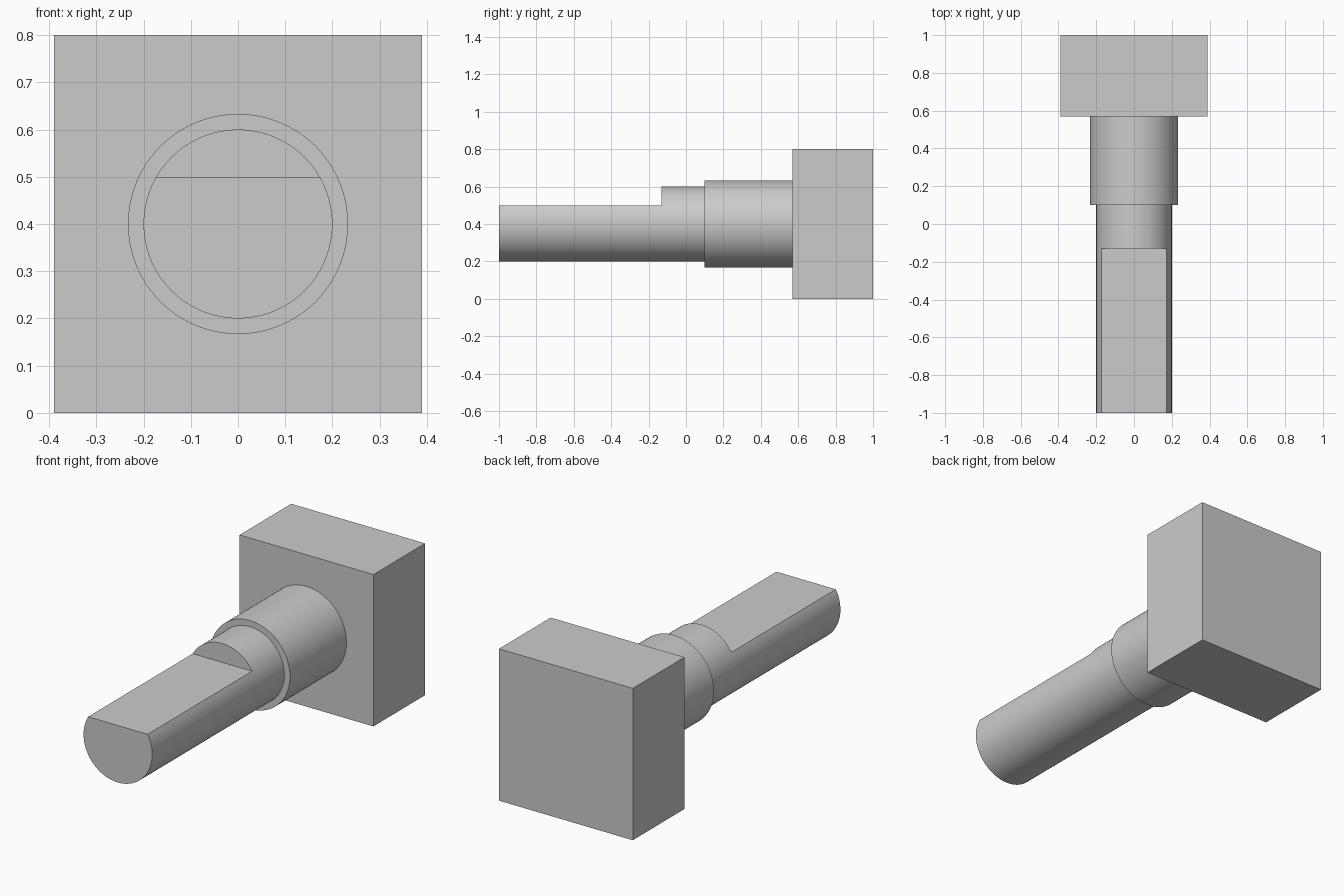
import bpy
import math

if "Cube" in bpy.data.objects:
    bpy.data.objects.remove(bpy.data.objects["Cube"])

AXIS_Z = 0.4    # height of the shaft centre line


def box(name, x0, x1, y0, y1, z0, z1):
    bpy.ops.mesh.primitive_cube_add(
        size=1, location=((x0 + x1) / 2, (y0 + y1) / 2, (z0 + z1) / 2))
    ob = bpy.context.object
    ob.name = name
    ob.scale = (x1 - x0, y1 - y0, z1 - z0)
    bpy.ops.object.transform_apply(location=False, rotation=False, scale=True)
    return ob


def rod(name, radius, y0, y1):
    bpy.ops.mesh.primitive_cylinder_add(
        vertices=96, radius=radius, depth=y1 - y0,
        location=(0, (y0 + y1) / 2, AXIS_Z), rotation=(math.pi / 2, 0, 0))
    ob = bpy.context.object
    ob.name = name
    bpy.ops.object.transform_apply(location=False, rotation=True, scale=False)
    return ob


def smooth(ob):
    bpy.ops.object.select_all(action='DESELECT')
    ob.select_set(True)
    bpy.context.view_layer.objects.active = ob
    bpy.ops.object.shade_smooth_by_angle(angle=math.radians(30))


# Rectangular body at the back
box("body_block", -0.39, 0.39, 0.57, 1.0, 0.0, 0.8)

# Threaded-bushing style collar
collar = rod("collar", 0.233, 0.10, 0.57)
smooth(collar)

# Shaft with a flat cut along the front part
shaft = rod("shaft", 0.2, -1.0, 0.10)
cutter = box("flat_cutter", -0.3, 0.3, -1.1, -0.13, 0.5, 0.8)
cutter.hide_render = True
cut = shaft.modifiers.new("flat", 'BOOLEAN')
cut.operation = 'DIFFERENCE'
cut.solver = 'EXACT'
cut.object = cutter
bpy.context.view_layer.objects.active = shaft
bpy.ops.object.modifier_apply(modifier=cut.name)
bpy.data.objects.remove(cutter, do_unlink=True)
smooth(shaft)
